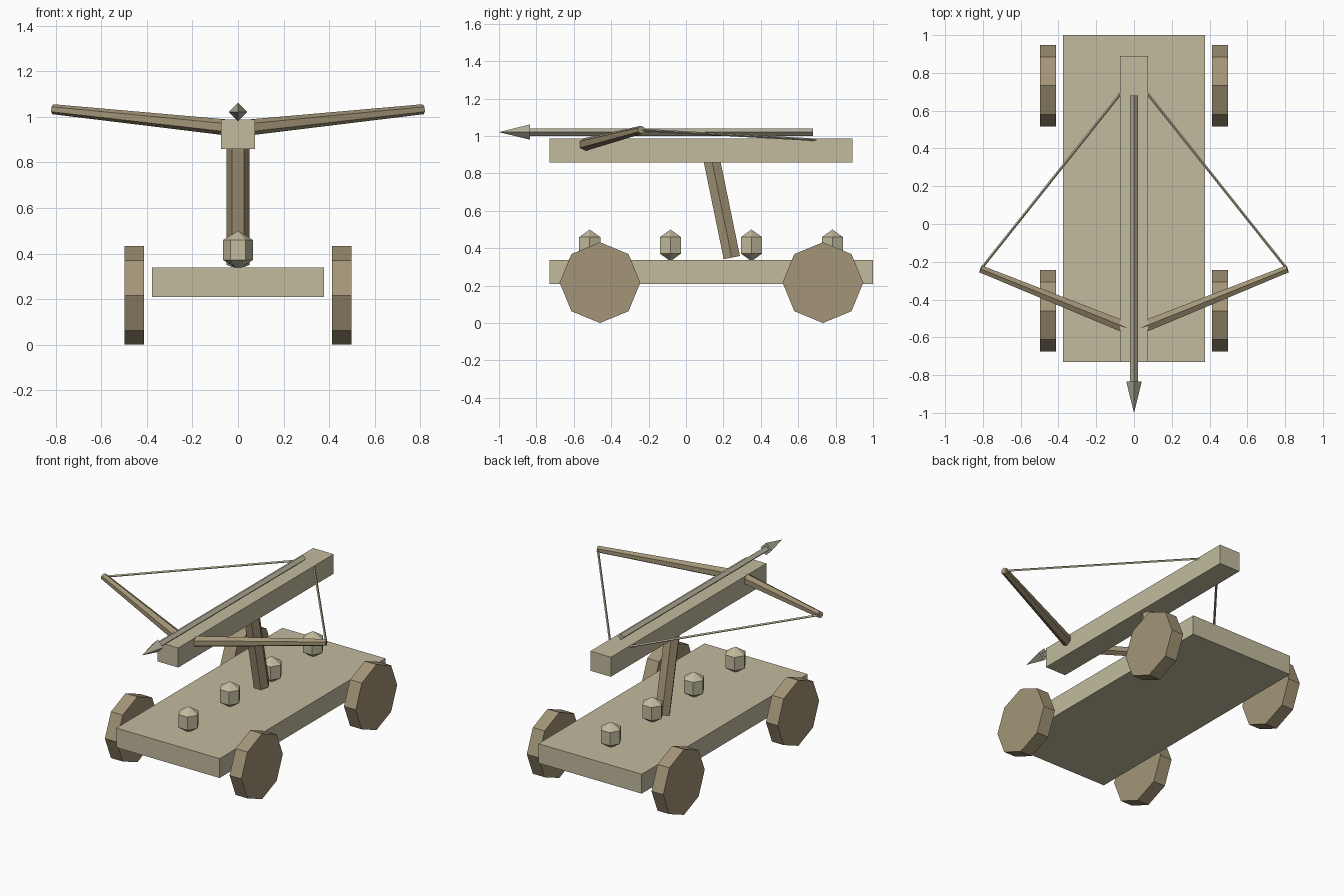
import bpy, bmesh
from mathutils import Vector

if "Cube" in bpy.data.objects:
    bpy.data.objects.remove(bpy.data.objects["Cube"])


def material(name, r, g, b):
    lin = [((c / 255 + 0.055) / 1.055) ** 2.4 for c in (r, g, b)]
    m = bpy.data.materials.new(name)
    m.diffuse_color = (*lin, 1)
    m.use_nodes = True
    m.node_tree.nodes["Principled BSDF"].inputs["Base Color"].default_value = m.diffuse_color
    return m


PALE = material("pale_wood", 194, 187, 158)
DARK = material("dark_wood", 163, 149, 119)
GREY = material("grey_metal", 180, 175, 154)


def finish(name, bm, mat):
    bmesh.ops.recalc_face_normals(bm, faces=bm.faces)
    me = bpy.data.meshes.new(name)
    bm.to_mesh(me)
    bm.free()
    me.materials.append(mat)
    bpy.context.collection.objects.link(bpy.data.objects.new(name, me))


def box(name, mat, lo, hi):
    bm = bmesh.new()
    bmesh.ops.create_cube(bm, size=1)
    lo, hi = Vector(lo), Vector(hi)
    for v in bm.verts:
        v.co = (lo + hi) / 2 + v.co * (hi - lo)
    finish(name, bm, mat)


def prism(name, mat, stations, n, ref):
    """n-sided solid through (point, radius) stations; ref points at a corner."""
    bm = bmesh.new()
    d = (Vector(stations[-1][0]) - Vector(stations[0][0])).normalized()
    u = Vector(ref)
    u = (u - d * u.dot(d)).normalized()
    w = d.cross(u)
    verts = []
    for p, r in stations:
        bm_ring = bmesh.ops.create_circle(bm, segments=n, radius=1)["verts"]
        for v in bm_ring:
            v.co = Vector(p) + (u * v.co.y + w * v.co.x) * r
        verts.append(bm_ring)
    for a, b in zip(verts, verts[1:]):
        for i in range(n):
            j = (i + 1) % n
            bm.faces.new((a[i], a[j], b[j], b[i]))
    for ring, (p, r) in ((verts[0], stations[0]), (verts[-1], stations[-1])):
        if r > 0:
            bm.faces.new(ring)
    bmesh.ops.remove_doubles(bm, verts=bm.verts, dist=1e-5)
    finish(name, bm, mat)


X, Z = (1, 0, 0), (0, 0, 1)

# Wagon bed and firing rail
box("bed", PALE, (-0.377, -0.73, 0.21), (0.377, 1.0, 0.338))
box("rail", PALE, (-0.075, -0.73, 0.858), (0.075, 0.89, 0.987))

# Leaning support post
prism("post", DARK, [((0, 0.245, 0.35), 0.051), ((0, 0.132, 0.9), 0.051)], 6, X)

# Row of knobs along the bed
for i, y in enumerate((-0.515, -0.083, 0.35, 0.783)):
    prism(f"knob_{i + 1}", PALE,
          [((0, y, 0.33), 0), ((0, y, 0.372), 0.066),
           ((0, y, 0.459), 0.066), ((0, y, 0.5), 0)], 6, X)

# Bolt shaft and head
prism("bolt_shaft", GREY, [((0, 0.68, 1.021), 0.02), ((0, -0.84, 1.021), 0.02)], 4, Z)
prism("bolt_head", GREY, [((0, -0.835, 1.021), 0.041), ((0, -1.0, 1.021), 0)], 4, Z)

# Mirrored parts: wheels, bow arms, strings
for side, s in (("left", -1), ("right", 1)):
    for end, y in (("front", -0.46), ("back", 0.732)):
        prism(f"wheel_{end}_{side}", DARK,
              [((s * 0.412, y, 0.216), 0.216), ((s * 0.498, y, 0.216), 0.216)], 8, Z)
    tip = (s * 0.812, -0.238, 1.033)
    prism(f"bow_arm_{side}", DARK, [((0, -0.565, 0.948), 0.036), (tip, 0.022)], 6, Z)
    prism(f"bow_string_{side}", PALE,
          [((s * 0.808, -0.235, 1.032), 0.007), ((0, 0.78, 0.975), 0.007)], 4, Z)
